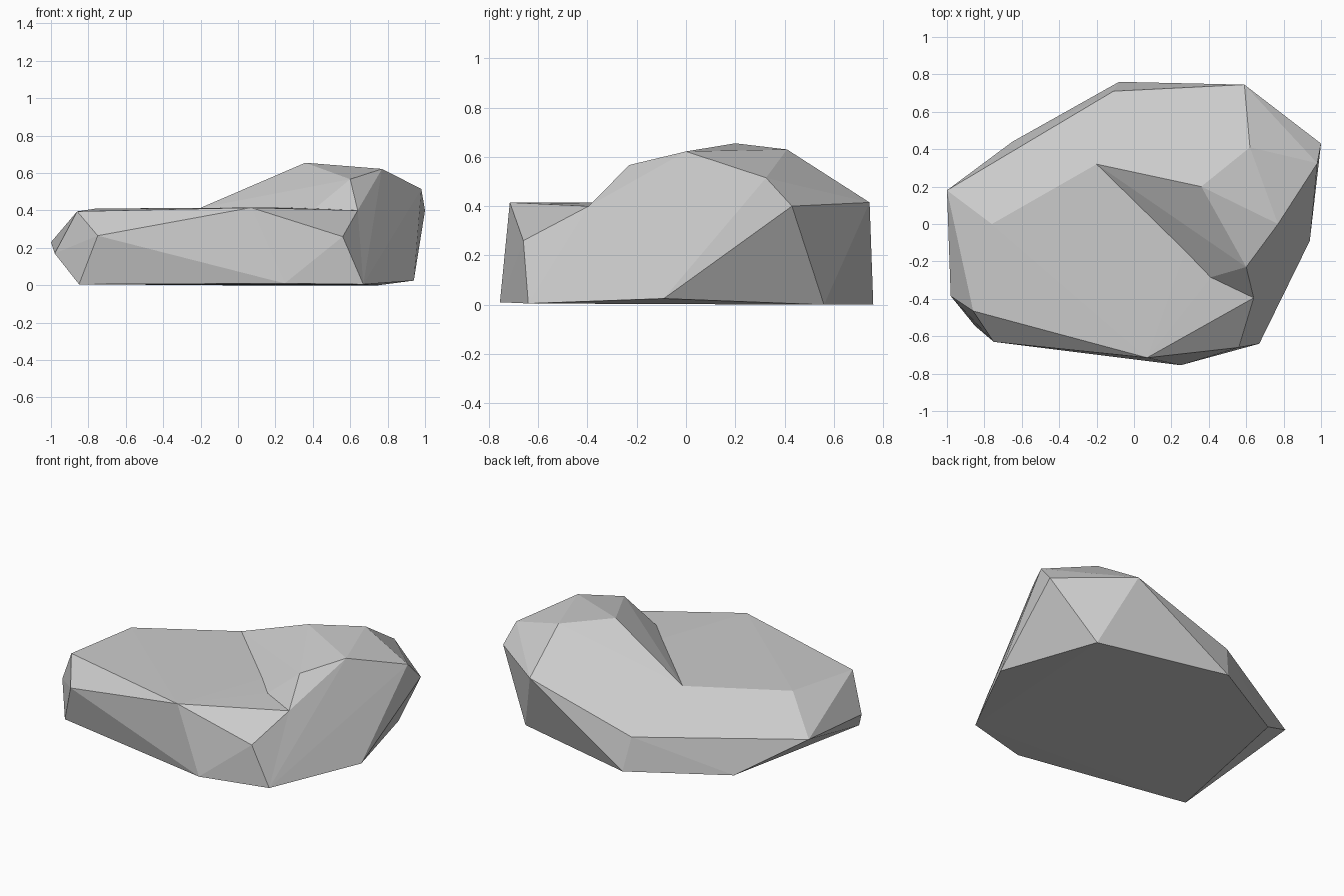
import bpy
import bmesh

cube = bpy.data.objects.get("Cube")
if cube:
    bpy.data.objects.remove(cube, do_unlink=True)

# Single stone colour
stone = bpy.data.materials.new("grey_stone")
stone.use_nodes = True
stone.diffuse_color = (0.6, 0.6, 0.6, 1)
stone.node_tree.nodes["Principled BSDF"].inputs["Base Color"].default_value = (0.6, 0.6, 0.6, 1)


def hull(name, points):
    """Make a faceted convex chunk of rock wrapped around the given corners."""
    bm = bmesh.new()
    for p in points:
        bm.verts.new(p)
    result = bmesh.ops.convex_hull(bm, input=bm.verts[:])
    loose = {g for g in result["geom_interior"] + result["geom_unused"]
             if isinstance(g, bmesh.types.BMVert)}
    bmesh.ops.delete(bm, geom=list(loose), context="VERTS")
    bmesh.ops.recalc_face_normals(bm, faces=bm.faces[:])
    mesh = bpy.data.meshes.new(name)
    bm.to_mesh(mesh)
    bm.free()
    mesh.materials.append(stone)
    obj = bpy.data.objects.new(name, mesh)
    bpy.context.collection.objects.link(obj)
    return obj


# Corners shared by the slab and the hump
front_foot = (0.67, -0.64, 0.005)
side_foot = (0.94, -0.09, 0.025)
ledge_front = (0.64, -0.395, 0.4)
ledge_middle = (0.41, -0.285, 0.41)
ledge_back = (-0.2, 0.32, 0.414)
shoulder_side = (1.0, 0.43, 0.4)
shoulder_back = (0.59, 0.745, 0.415)
shared = [front_foot, side_foot, ledge_front, ledge_middle,
          ledge_back, shoulder_side, shoulder_back]

# Low slab: ground outline, bulging waist and flat upper edge
ground = [(-0.85, -0.545, 0.005), (0.25, -0.755, 0.01), (0.75, 0.56, 0),
          (-0.08, 0.76, 0), (-0.65, 0.44, 0.005)]
waist = [(-1.0, 0.18, 0.23), (-0.98, -0.385, 0.17), (-0.75, -0.63, 0.265),
         (0.56, -0.66, 0.26), (-0.11, 0.71, 0.21)]
upper_edge = [(-0.76, 0, 0.41), (-0.86, -0.465, 0.395), (0.07, -0.715, 0.415)]
rock = hull("rock", shared + ground + waist + upper_edge)

# Raised hump on one side
crest = [(0.36, 0.2, 0.655), (0.62, 0.41, 0.63), (0.77, 0, 0.622),
         (0.6, -0.23, 0.567), (0.98, 0.325, 0.515)]
hump = hull("rock_hump", shared + crest)
hump.hide_render = True

# Fuse both chunks into one solid and drop the helper
fuse = rock.modifiers.new("fuse", "BOOLEAN")
fuse.operation = "UNION"
fuse.solver = "EXACT"
fuse.object = hump
bpy.context.view_layer.objects.active = rock
rock.select_set(True)
bpy.ops.object.modifier_apply(modifier=fuse.name)
bpy.data.objects.remove(hump, do_unlink=True)

# Clean flat facets
bm = bmesh.new()
bm.from_mesh(rock.data)
bmesh.ops.remove_doubles(bm, verts=bm.verts[:], dist=0.002)
bmesh.ops.recalc_face_normals(bm, faces=bm.faces[:])
for face in bm.faces:
    face.smooth = False
    face.material_index = 0
bm.to_mesh(rock.data)
bm.free()
